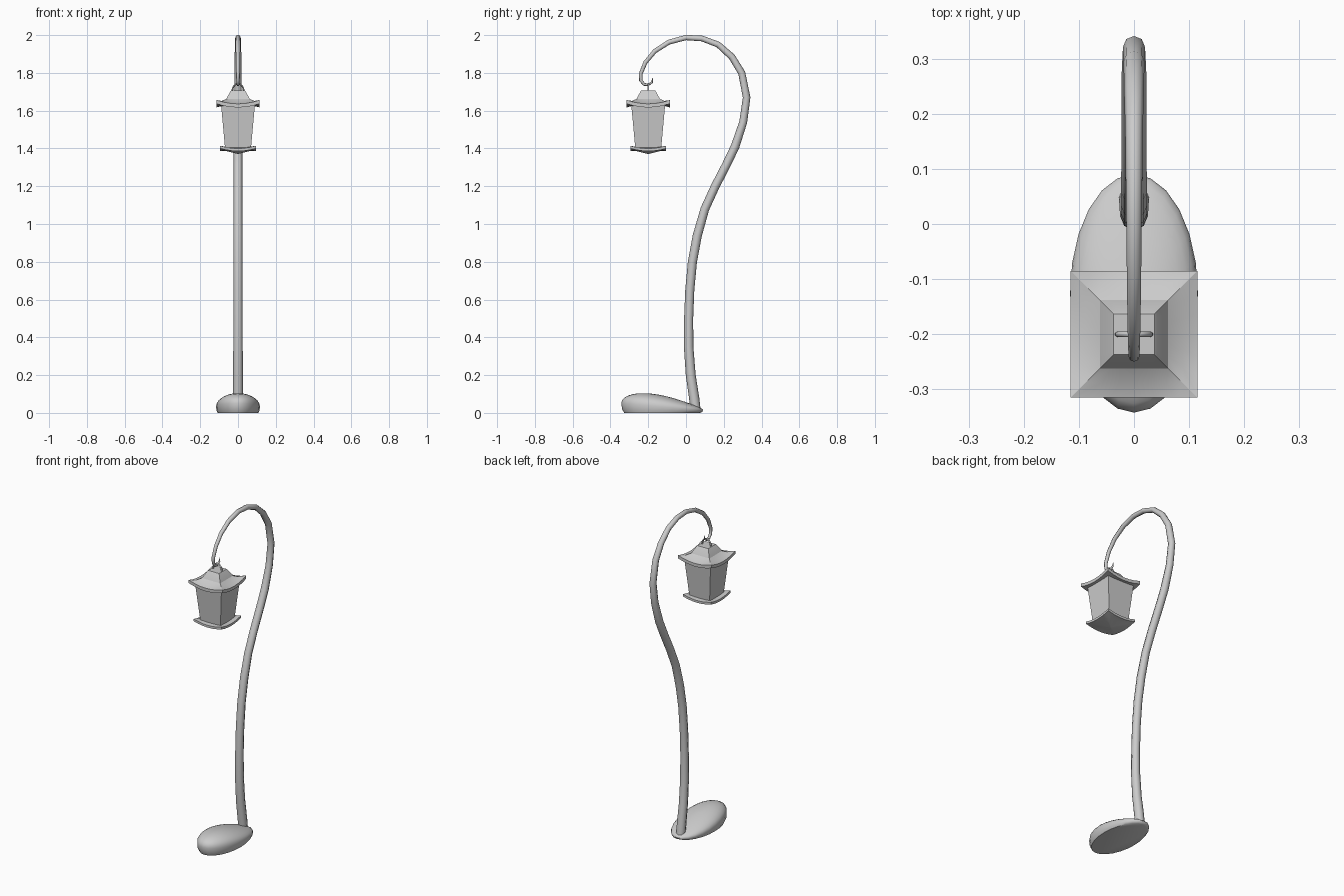
import bpy, bmesh, math
from mathutils import Vector

if "Cube" in bpy.data.objects:
    bpy.data.objects.remove(bpy.data.objects["Cube"])

grey = bpy.data.materials.new("light grey")
grey.diffuse_color = (0.6, 0.6, 0.6, 1)
grey.use_nodes = True
grey.node_tree.nodes["Principled BSDF"].inputs["Base Color"].default_value = grey.diffuse_color


def finish(name, bm, smooth=None):
    bmesh.ops.remove_doubles(bm, verts=bm.verts, dist=1e-5)
    bmesh.ops.recalc_face_normals(bm, faces=bm.faces)
    me = bpy.data.meshes.new(name)
    bm.to_mesh(me)
    bm.free()
    me.materials.append(grey)
    ob = bpy.data.objects.new(name, me)
    bpy.context.collection.objects.link(ob)
    if smooth:
        bpy.ops.object.select_all(action='DESELECT')
        ob.select_set(True)
        bpy.context.view_layer.objects.active = ob
        bpy.ops.object.shade_smooth_by_angle(angle=math.radians(smooth))
    return ob


def loft(name, rings, smooth=None):
    """Skin closed rings of equal length and cap both ends."""
    bm = bmesh.new()
    loops = [[bm.verts.new(p) for p in r] for r in rings]
    n = len(loops[0])
    for a, b in zip(loops, loops[1:]):
        for i in range(n):
            j = (i + 1) % n
            bm.faces.new((a[i], a[j], b[j], b[i]))
    bm.faces.new(loops[0])
    bm.faces.new(loops[-1])
    return finish(name, bm, smooth)


def tube(name, path, radii, side, n=8):
    """Sweep a circle along a planar path; side is the plane normal."""
    pts = [Vector(p) for p in path]
    side = Vector(side)
    rings = []
    for i, p in enumerate(pts):
        t = (pts[min(i + 1, len(pts) - 1)] - pts[max(i - 1, 0)]).normalized()
        up = t.cross(side).normalized()
        rings.append([p + radii[i] * (math.cos(k * math.tau / n) * side + math.sin(k * math.tau / n) * up)
                      for k in range(n)])
    return loft(name, rings, 60)


def square_stack(name, levels, n=6):
    """Stack square rings (half width, z, corner lift) around the lantern axis."""
    rings = []
    for h, z, lift in levels:
        ring = []
        for s in range(4):
            c, d = round(math.cos(s * math.pi / 2)), round(math.sin(s * math.pi / 2))
            for k in range(n):
                t = -1 + 2 * k / n
                x, y = h, h * t
                ring.append((c * x - d * y, -0.2 + d * x + c * y, z + lift * t * t))
        rings.append(ring)
    return loft(name, rings, 25)


# Curved pole with hook: y, z, radius
pole = [(.05, .02, .027), (.043, .08, .027), (.025, .2, .026), (.014, .35, .025), (.014, .5, .024),
        (.02, .65, .024), (.034, .8, .024), (.06, .94, .024), (.1, 1.08, .023), (.155, 1.2, .023),
        (.212, 1.31, .023), (.26, 1.41, .023), (.303, 1.54, .021), (.321, 1.67, .02), (.295, 1.8, .019),
        (.243, 1.885, .018), (.17, 1.95, .016), (.085, 1.982, .015), (.0, 1.987, .014), (-.09, 1.963, .013),
        (-.165, 1.915, .012), (-.215, 1.855, .011), (-.24, 1.795, .01), (-.239, 1.76, .009),
        (-.222, 1.739, .008), (-.2, 1.737, .007), (-.18, 1.75, .005), (-.177, 1.772, .001)]
tube("curved_pole", [(0, y, z) for y, z, r in pole], [r for y, z, r in pole], (1, 0, 0))

# Hanging loop on the lantern
arc = [math.pi * k / 12 for k in range(13)]
tube("lantern_loop", [(.03 * math.cos(a), -.2, 1.703 + .04 * math.sin(a)) for a in arc],
     [.005] * 13, (0, 1, 0), 6)

# Lantern roof, body and floor
square_stack("lantern_roof", [(.085, 1.625, 0), (.115, 1.617, .02), (.115, 1.636, .02), (.088, 1.645, .006),
                              (.062, 1.662, 0), (.042, 1.7, 0), (.037, 1.706, 0)])
square_stack("lantern_body", [(.068, 1.395, 0), (.09, 1.635, 0)])
square_stack("lantern_floor", [(.06, 1.405, 0), (.095, 1.4, .014), (.095, 1.386, .014),
                               (.062, 1.386, 0), (.003, 1.371, 0)])

# Rounded foot: oval rings that follow a top profile sloping towards the back
N = 24


def foot_top(y):
    f = (y + .342) / .432
    return .125 - .085 * f ** 1.4


def foot_ring(scale, rise):
    ring = []
    for k in range(N):
        a = math.tau * k / N
        y = -.126 + .216 * scale * math.sin(a)
        rim = .052 - .037 * (y + .342) / .432
        z = rim + (foot_top(y) - rim) * rise if rise >= 0 else rim * (1 + rise)
        ring.append((.116 * scale * math.cos(a), y, z))
    return ring


rings = [foot_ring(.93, -1), foot_ring(.985, -.6)]
for k in range(8):
    a = math.pi / 2 * k / 8
    rings.append(foot_ring(math.cos(a), math.sin(a) ** .9))
rings.append(foot_ring(.02, 1))
loft("foot", rings, 50)
